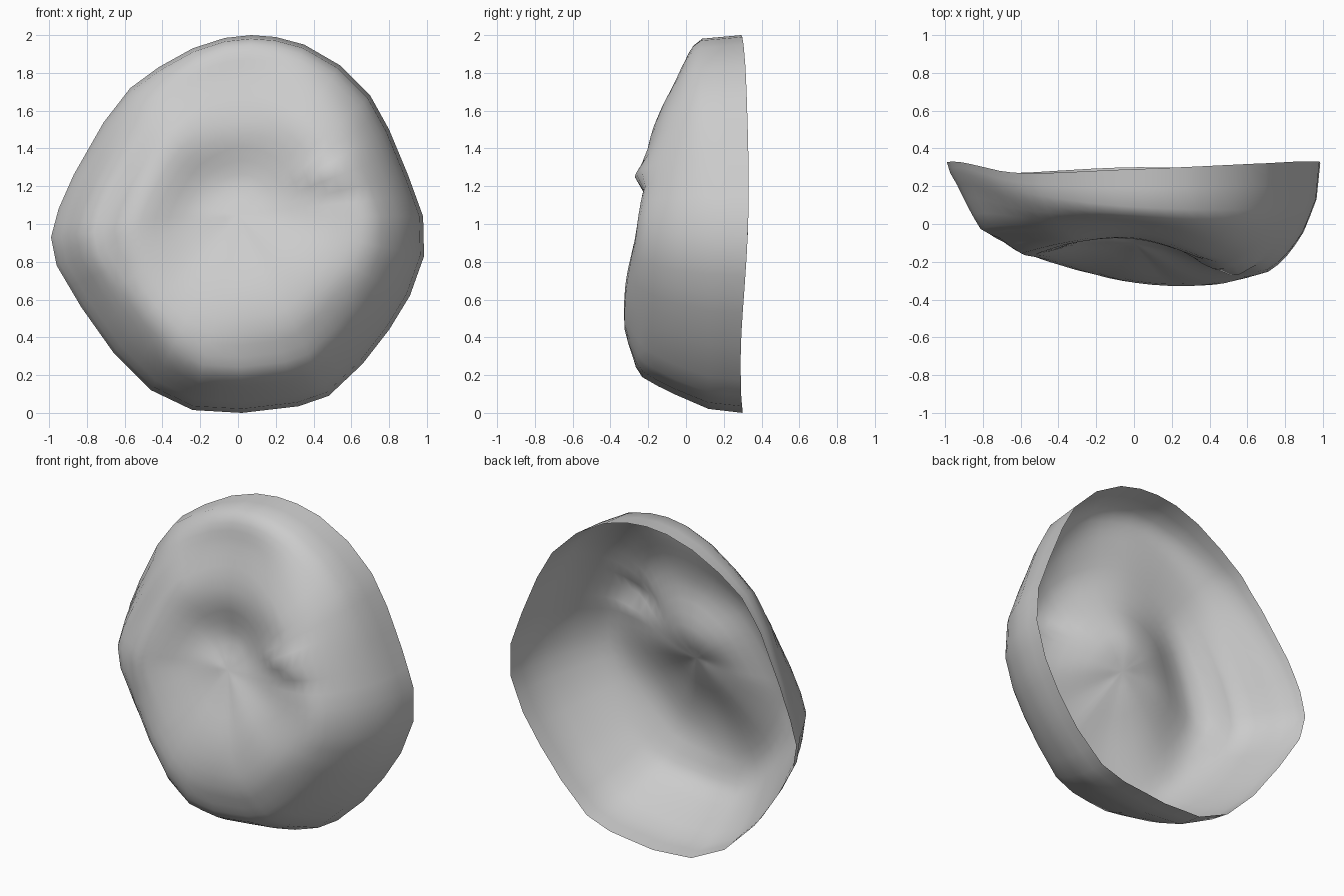
import bpy, bmesh, math

if "Cube" in bpy.data.objects:
    bpy.data.objects.remove(bpy.data.objects["Cube"])

# Outer rim outline (x, z), counter-clockwise from the right
OUTLINE = [(.98, 1.04), (.90, 1.26), (.80, 1.5), (.70, 1.68), (.54, 1.84), (.35, 1.95),
           (.2, 1.99), (.07, 2.0), (-.07, 1.985), (-.24, 1.93), (-.42, 1.83), (-.57, 1.72),
           (-.71, 1.54), (-.87, 1.26), (-.95, 1.08), (-.99, .93), (-.96, .78), (-.83, .56),
           (-.66, .32), (-.46, .12), (-.24, .015), (.02, 0), (.32, .035), (.48, .09),
           (.66, .26), (.8, .44), (.91, .62), (.985, .83)]
CX, CZ, CY = 0.0, 1.05, -.10

# Depth along each spoke, for eight directions from the right, counter-clockwise
T = [.15, .3, .45, .6, .72, .82, .91, .98, 1.0]
DEPTH = [
    [-.13, -.18, -.23, -.25, -.24, -.16, -.04, .13, .33],
    [-.08, -.11, -.16, -.19, -.16, -.11, -.03, .08, .32],
    [-.04, -.05, -.08, -.06, -.02, .01, .03, .09, .29],
    [-.05, -.05, -.09, -.10, -.05, .0, .07, .17, .27],
    [-.09, -.10, -.14, -.15, -.06, -.02, .14, .27, .33],
    [-.12, -.15, -.18, -.20, -.18, -.08, .05, .18, .27],
    [-.17, -.25, -.30, -.31, -.28, -.23, -.05, .12, .30],
    [-.18, -.26, -.31, -.32, -.27, -.19, -.05, .12, .29],
]


def catmull(a, b, c, d, f):
    return b + .5 * f * (c - a + f * (2 * a - 5 * b + 4 * c - d + f * (3 * (b - c) + d - a)))


def gauss(x, z, px, pz, sx, sz):
    return math.exp(-((x - px) / sx) ** 2 - ((z - pz) / sz) ** 2)


def depth(angle, ring):
    u = (angle / (math.pi / 4)) % 8
    i = int(u)
    return catmull(*[DEPTH[(i + k) % 8][ring] for k in (-1, 0, 1, 2)], u - i)


def spoke(x, z):
    """Vertices from the centre to one rim point, refined between rings."""
    ang = math.atan2(z - CZ, x - CX)
    ts = [0] + T
    ys = [CY] + [depth(ang, r) for r in range(len(T))]
    out = []
    for r in range(len(T)):
        for f in (.5, 1):
            t = ts[r] + (ts[r + 1] - ts[r]) * f
            if f == 1 or r in (0, len(T) - 1):
                y = ys[r] + (ys[r + 1] - ys[r]) * f
            else:
                y = catmull(ys[r - 1], ys[r], ys[r + 1], ys[r + 2], f)
            px, pz = CX + (x - CX) * t, CZ + (z - CZ) * t
            # small pinched fold on the right
            y += -.05 * gauss(px, pz, .5, 1.26, .17, .06) + .02 * gauss(px, pz, .6, 1.18, .15, .05)
            out.append((px, y, pz))
    return out


# Double the spokes for a smooth dent
pts = []
for i, (x, z) in enumerate(OUTLINE):
    x2, z2 = OUTLINE[(i + 1) % len(OUTLINE)]
    pts += [(x, z), ((x + x2) / 2, (z + z2) / 2)]

# Open, dented cap: triangle fan in the middle, quads out to the rim
bm = bmesh.new()
mid = bm.verts.new((CX, CY, CZ))
cols = [[bm.verts.new(p) for p in spoke(*pt)] for pt in pts]
for i, a in enumerate(cols):
    b = cols[(i + 1) % len(cols)]
    bm.faces.new((mid, b[0], a[0]))
    for k in range(len(a) - 1):
        bm.faces.new((a[k], b[k], b[k + 1], a[k + 1]))
bmesh.ops.recalc_face_normals(bm, faces=bm.faces)
bm.normal_update()
if sum(f.normal.y for f in bm.faces) > 0:
    bmesh.ops.reverse_faces(bm, faces=bm.faces)
for f in bm.faces:
    f.smooth = True
mesh = bpy.data.meshes.new("dented_cap")
bm.to_mesh(mesh)
bm.free()
cap = bpy.data.objects.new("dented_cap", mesh)
bpy.context.collection.objects.link(cap)
